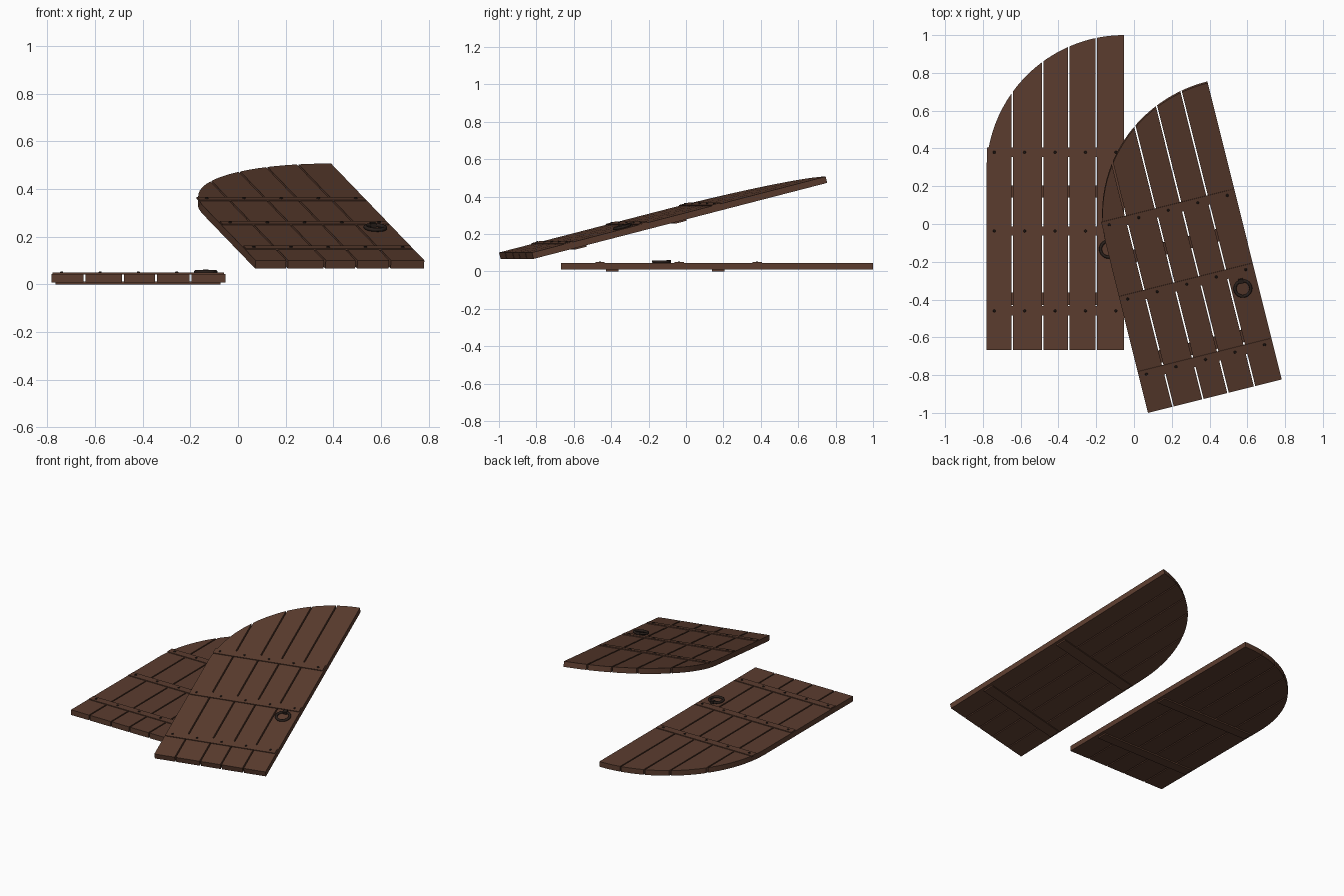
import bpy, bmesh, math
from mathutils import Matrix, Vector

cube = bpy.data.objects.get("Cube")
if cube:
    bpy.data.objects.remove(cube, do_unlink=True)


def make_material(name, rgb, roughness):
    mat = bpy.data.materials.new(name)
    mat.use_nodes = True
    mat.diffuse_color = (*rgb, 1)
    shader = mat.node_tree.nodes["Principled BSDF"]
    shader.inputs["Base Color"].default_value = (*rgb, 1)
    shader.inputs["Roughness"].default_value = roughness
    return mat


WOOD = make_material("brown wood", (0.105, 0.046, 0.028), 0.8)
IRON = make_material("dark iron", (0.022, 0.014, 0.011), 0.6)

# Door outline: straight sides with a quarter-circle head
LEFT, RIGHT, FOOT, SPRING = -0.782, -0.052, -0.668, 0.27
RADIUS = RIGHT - LEFT
UNDER, FACE = 0.009, 0.044
SEAMS = [LEFT, -0.645, -0.482, -0.345, -0.2, RIGHT]
GAP = 0.004


def finish(name, bm, mat, place):
    bmesh.ops.recalc_face_normals(bm, faces=bm.faces)
    mesh = bpy.data.meshes.new(name)
    bm.to_mesh(mesh)
    bm.free()
    mesh.materials.append(mat)
    obj = bpy.data.objects.new(name, mesh)
    bpy.context.collection.objects.link(obj)
    obj.matrix_world = place
    return obj


def add_box(bm, low, high):
    low, high = Vector(low), Vector(high)
    size = high - low
    bmesh.ops.create_cube(bm, size=1, matrix=Matrix.Translation((low + high) / 2)
                          @ Matrix.Diagonal((*size, 1)))


def plank(name, x0, x1, place):
    bm = bmesh.new()
    a0 = math.acos((RIGHT - x0) / RADIUS)
    a1 = math.acos((RIGHT - x1) / RADIUS)
    steps = 10
    points = [(x0, FOOT), (x1, FOOT)]
    for i in range(steps + 1):
        a = a1 + (a0 - a1) * i / steps
        points.append((RIGHT - RADIUS * math.cos(a), SPRING + RADIUS * math.sin(a)))
    face = bm.faces.new([bm.verts.new((x, y, UNDER)) for x, y in points])
    extruded = bmesh.ops.extrude_face_region(bm, geom=[face])["geom"]
    top = [v for v in extruded if isinstance(v, bmesh.types.BMVert)]
    bmesh.ops.translate(bm, verts=top, vec=(0, 0, FACE - UNDER))
    finish(name, bm, WOOD, place)


def batten(name, x0, x1, y, width, z0, z1, place):
    bm = bmesh.new()
    add_box(bm, (x0, y - width / 2, z0), (x1, y + width / 2, z1))
    finish(name, bm, WOOD, place)


def nails(name, y, place):
    bm = bmesh.new()
    for i in range(5):
        bmesh.ops.create_cone(bm, cap_ends=True, segments=8, radius1=0.008,
                              radius2=0.005, depth=0.005,
                              matrix=Matrix.Translation((-0.74 + 0.161 * i, y, 0.051)))
    finish(name, bm, IRON, place)


def ring_pull(name, centre, place):
    # Torus swept from a small round section
    bm = bmesh.new()
    major, minor, around, section = 0.042, 0.008, 32, 10
    rows = []
    for i in range(around):
        turn = Matrix.Rotation(math.tau * i / around, 3, 'Z')
        rows.append([bm.verts.new(Vector(centre) + turn @ Vector(
            (major + minor * math.cos(math.tau * j / section), 0,
             minor * math.sin(math.tau * j / section)))) for j in range(section)])
    for i in range(around):
        for j in range(section):
            a, b = rows[i], rows[(i + 1) % around]
            k = (j + 1) % section
            bm.faces.new((a[j], b[j], b[k], a[k]))
    for f in bm.faces:
        f.smooth = True
    finish(name, bm, IRON, place)
    # Staple holding the ring
    bm = bmesh.new()
    x, y, z = centre
    add_box(bm, (x - 0.012, y + major - 0.012, FACE), (x + 0.012, y + major + 0.012, z + 0.01))
    finish(name + "_staple", bm, IRON, place)


def door(prefix, place):
    for i in range(5):
        x0 = SEAMS[i] + (GAP if i > 0 else 0)
        x1 = SEAMS[i + 1] - (GAP if i < 4 else 0)
        plank(f"{prefix}_plank_{i + 1}", x0, x1, place)
    for label, y in (("upper", 0.38), ("middle", -0.037), ("lower", -0.46)):
        batten(f"{prefix}_{label}_front_batten", LEFT + 0.004, RIGHT - 0.006,
               y, 0.05, FACE - 0.003, 0.049, place)
        nails(f"{prefix}_{label}_nails", y, place)
    for label, y in (("upper", 0.172), ("lower", -0.395)):
        batten(f"{prefix}_{label}_back_batten", -0.765, -0.073,
               y, 0.066, 0, UNDER + 0.003, place)
    ring_pull(f"{prefix}_ring_pull", (-0.135, -0.133, 0.052), place)


# One leaf lies flat, the other is turned and tilted above it
door("flat_door", Matrix.Identity(4))
tilted = (Matrix.Translation((0.78, -0.815, 0.067))
          @ Matrix.Rotation(math.radians(14), 4, 'Z')
          @ Matrix.Rotation(math.radians(14.1), 4, 'X')
          @ Matrix.Translation((-RIGHT, -FOOT, -UNDER)))
door("tilted_door", tilted)
